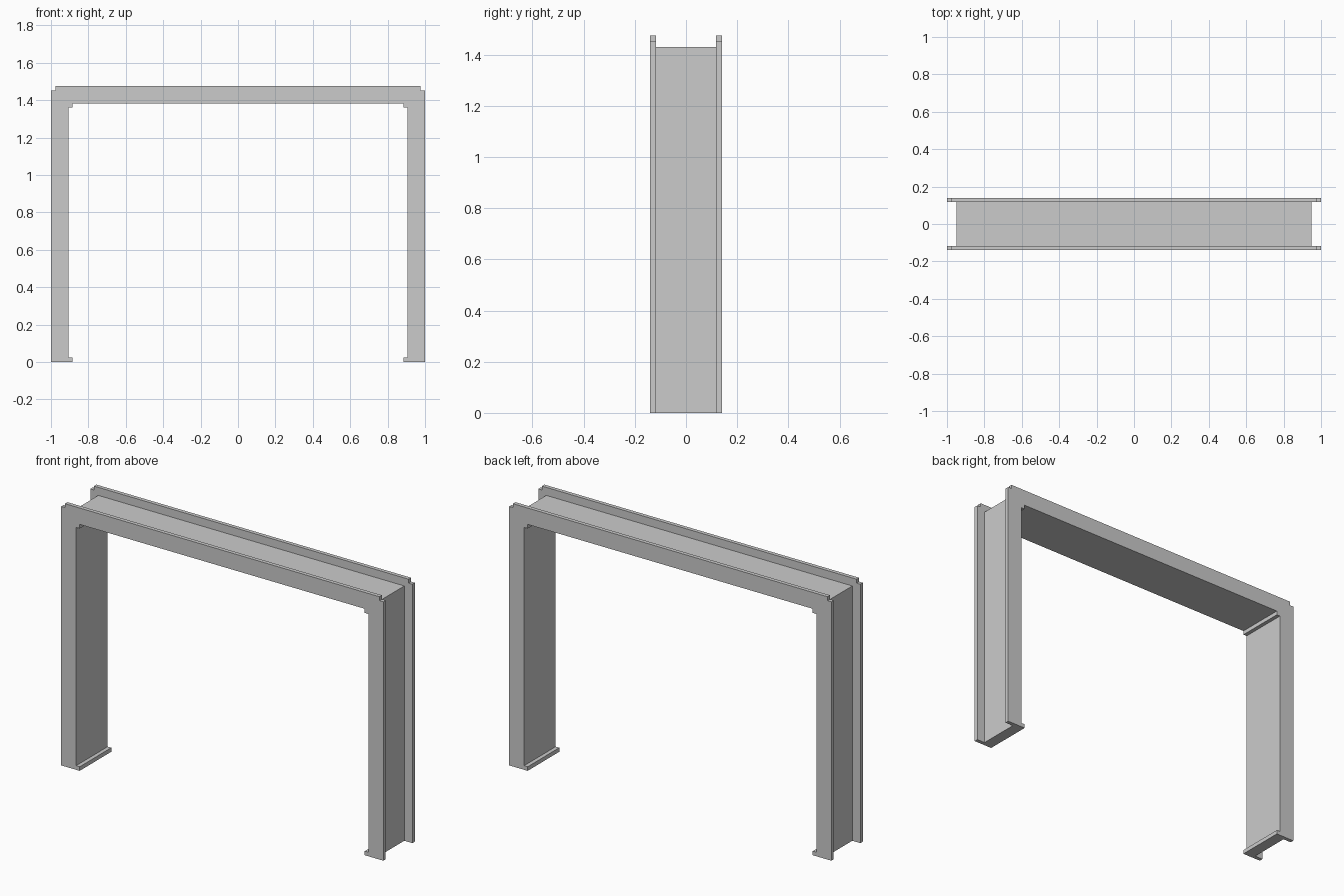
import bpy, bmesh

if "Cube" in bpy.data.objects:
    bpy.data.objects.remove(bpy.data.objects["Cube"])


def mirrored(half):
    """Close a right-hand half outline by mirroring it across x = 0."""
    return half + [(-x, z) for x, z in reversed(half)]


def extrude_profile(name, outline, y0, y1):
    bm = bmesh.new()
    face = bm.faces.new([bm.verts.new((x, y0, z)) for x, z in outline])
    out = bmesh.ops.extrude_face_region(bm, geom=[face])
    moved = [g for g in out["geom"] if isinstance(g, bmesh.types.BMVert)]
    bmesh.ops.translate(bm, verts=moved, vec=(0, y1 - y0, 0))
    bmesh.ops.recalc_face_normals(bm, faces=bm.faces)
    mesh = bpy.data.meshes.new(name)
    bm.to_mesh(mesh)
    bm.free()
    obj = bpy.data.objects.new(name, mesh)
    bpy.context.collection.objects.link(obj)
    return obj


DEPTH, RIM = 0.14, 0.022            # half depth, rim thickness
WEB_X, WEB_Z = 0.95, 1.43           # outer surface of the recessed web

# Frame core: full-depth arch with small lips at the foot and under the beam
core_half = [(0, WEB_Z), (WEB_X, WEB_Z), (WEB_X, 0), (0.885, 0), (0.885, 0.023),
             (0.907, 0.023), (0.907, 1.36), (0.885, 1.36), (0.885, 1.383), (0, 1.383)]
extrude_profile("frame_core", mirrored(core_half[1:-1]), -DEPTH, DEPTH)

# Raised rims along the outer edge of both faces, notched at the top corners
rim_half = [(0.977, 1.475), (0.977, 1.453), (1, 1.453), (1, 0), (WEB_X, 0), (WEB_X, WEB_Z)]
for name, side in (("front_rim", -1), ("back_rim", 1)):
    extrude_profile(name, mirrored(rim_half), side * DEPTH, side * (DEPTH - RIM))
